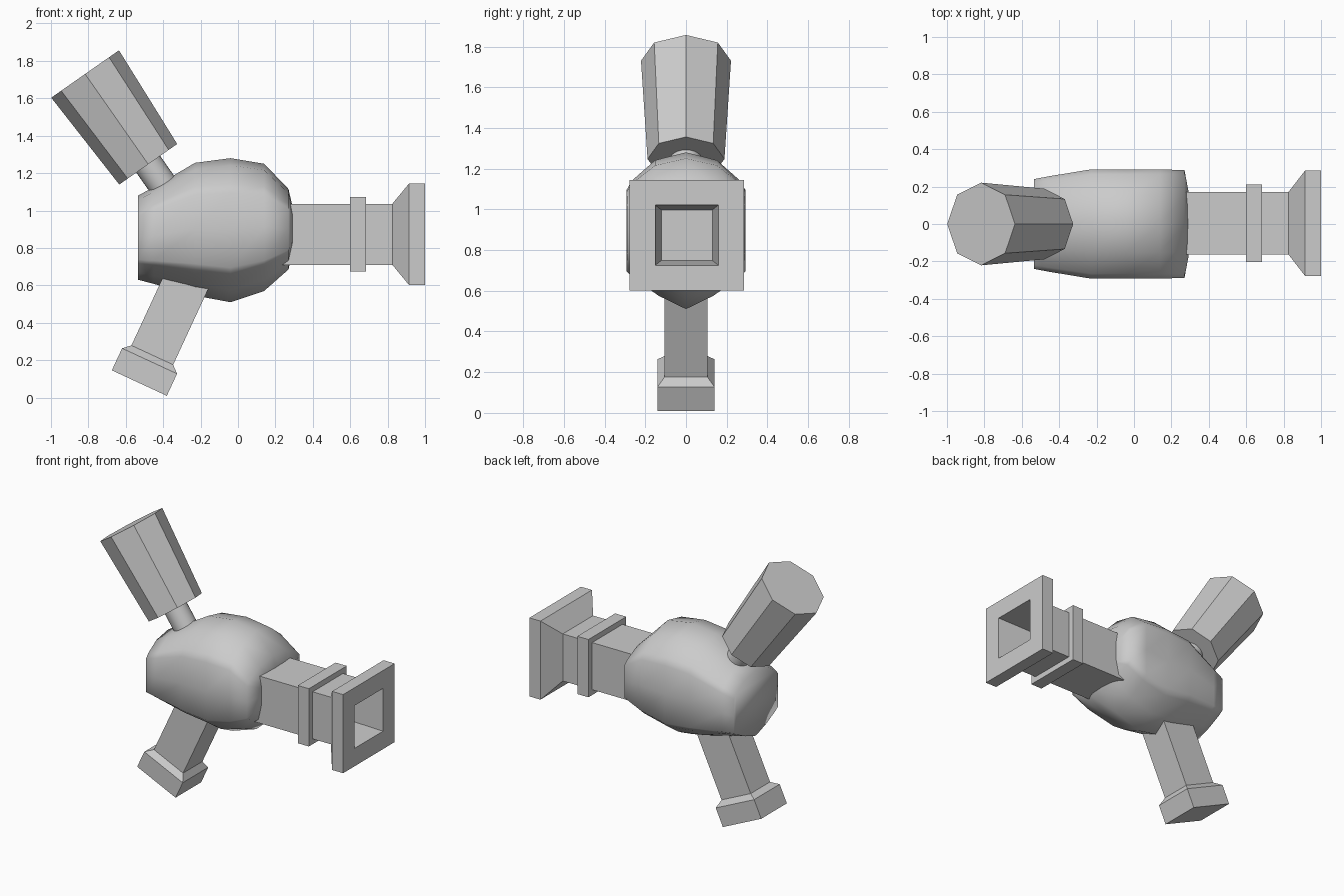
import bpy
from mathutils import Vector
from math import cos, sin, pi

if "Cube" in bpy.data.objects:
    bpy.data.objects.remove(bpy.data.objects["Cube"])


def loft(name, rings, smooth=None, close=False):
    """Skin a list of equal-length rings; cap the ends or join last to first."""
    n = len(rings[0])
    verts = [tuple(p) for r in rings for p in r]
    faces = []
    count = len(rings)
    for i in range(count if close else count - 1):
        a, b = i * n, ((i + 1) % count) * n
        for k in range(n):
            m = (k + 1) % n
            faces.append((a + k, a + m, b + m, b + k))
    if not close:
        faces.append(tuple(reversed(range(n))))
        faces.append(tuple(range((count - 1) * n, count * n)))
    me = bpy.data.meshes.new(name)
    me.from_pydata(verts, [], faces)
    ob = bpy.data.objects.new(name, me)
    bpy.context.collection.objects.link(ob)
    bpy.ops.object.select_all(action='DESELECT')
    ob.select_set(True)
    bpy.context.view_layer.objects.active = ob
    bpy.ops.object.mode_set(mode='EDIT')
    bpy.ops.mesh.select_all(action='SELECT')
    bpy.ops.mesh.normals_make_consistent(inside=False)
    bpy.ops.object.mode_set(mode='OBJECT')
    if smooth is not None:
        bpy.ops.object.shade_smooth_by_angle(angle=smooth)
    return ob


def frame_ring(c, axis, hu, hv, n=4):
    """Rectangle (n=4) or n-gon ring around an axis lying in the xz plane."""
    axis = axis.normalized()
    v = Vector((0, 1, 0))
    u = v.cross(axis)
    if n == 4:
        pts = [(1, 1), (-1, 1), (-1, -1), (1, -1)]
    else:
        pts = [(cos(2 * pi * k / n), sin(2 * pi * k / n)) for k in range(n)]
    return [Vector(c) + u * hu * a + v * hv * b for a, b in pts]


# rounded body: a bulged cross-section swept along x
upper = [(0, 1), (.52, .9), (.91, .64), (1, .52)]
lower = [(1, -.52), (.88, -.61), (.46, -.83), (0, -1)]
half = upper + [(1.0, 0)] + lower
section = half + [(-y, z) for y, z in reversed(half[1:-1])]
stations = [(-.535, 1.08, .63, .24), (-.45, 1.125, .608, .256),
            (-.23, 1.255, .545, .292), (-.04, 1.28, .51, .292),
            (.14, 1.25, .57, .292), (.27, 1.115, .685, .288),
            (.292, 1.02, .78, .17)]
rings = []
for x, top, bot, w in stations:
    mid, h = (top + bot) / 2, (top - bot) / 2
    rings.append([(x, y * w, mid + z * h) for y, z in section])
loft("body", rings, smooth=pi)

# square barrel with flared, hollow muzzle
X = Vector((1, 0, 0))
barrel = [(.15, .163, .166), (.825, .163, .166), (.915, .272, .282),
          (1, .272, .282), (1, .148, .155), (.75, .124, .125)]
loft("barrel", [frame_ring((x, .004, .873), X, hu, hv)
                for x, hu, hv in barrel])
# band around the barrel
loft("barrel_band", [frame_ring((x, .004, .873), X, .2, .207)
                     for x in (.6, .685)])

# tilted eight-sided hopper and its round neck
bottom, top = Vector((-.48, 0, 1.2475)), Vector((-.8175, 0, 1.73))
axis = top - bottom
loft("hopper", [frame_ring(bottom, axis, .189, .189, 8),
                frame_ring(top, axis, .221, .221, 8)])
loft("hopper_neck", [frame_ring(bottom - axis * .45, axis, .078, .078, 24),
                     frame_ring(bottom + axis * .05, axis, .078, .078, 24)],
     smooth=.6)

# slanted grip with a wider foot
foot = Vector((-.5275, 0, .0775))
up = Vector((.42, 0, .907))
grip = [(0, .162, .14), (.13, .162, .14), (.165, .123, .106), (.66, .123, .106)]
loft("grip", [frame_ring(foot + up * d, up, hu, hv) for d, hu, hv in grip])
